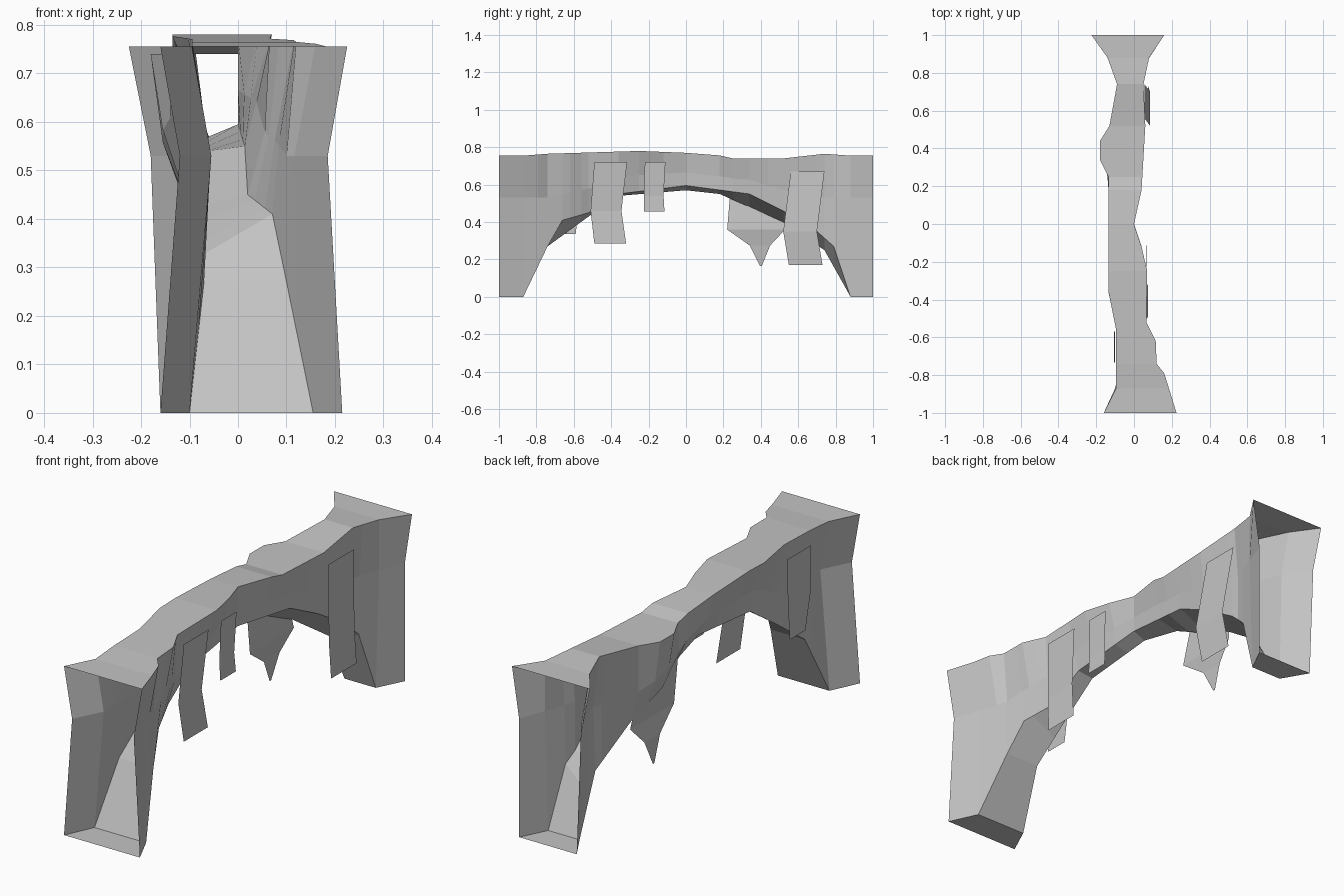
import bpy
import bmesh

default_cube = bpy.data.objects.get("Cube")
if default_cube:
    bpy.data.objects.remove(default_cube, do_unlink=True)

stone = bpy.data.materials.new("plain_grey_stone")
stone.use_nodes = True
grey = (0.55, 0.55, 0.55, 1)
stone.diffuse_color = grey
stone.node_tree.nodes["Principled BSDF"].inputs["Base Color"].default_value = grey


def sample(profile, y):
    """Linear interpolation along a profile of (y, value) pairs."""
    for (start, low), (end, high) in zip(profile, profile[1:]):
        if y <= end:
            return low + (high - low) * (y - start) / (end - start)
    return profile[-1][1]


def loft(name, rows, fix_normals=False):
    """Skin consecutive open or closed rows of points with flat quads."""
    mesh_builder = bmesh.new()
    rings = [[mesh_builder.verts.new(point) for point in row] for row in rows]
    for ring, following in zip(rings, rings[1:]):
        count = len(ring)
        for index in range(count if count > 2 else count - 1):
            after = (index + 1) % count
            mesh_builder.faces.new((ring[index], ring[after], following[after], following[index]))
    if fix_normals:
        bmesh.ops.recalc_face_normals(mesh_builder, faces=mesh_builder.faces)
    mesh = bpy.data.meshes.new(name)
    mesh_builder.to_mesh(mesh)
    mesh_builder.free()
    mesh.materials.append(stone)
    rock = bpy.data.objects.new(name, mesh)
    bpy.context.collection.objects.link(rock)
    return rock


# Plan outline of the deck
deck_right = [(-1, -.16), (-.87, -.095), (-.56, -.095), (-.36, -.135), (.25, -.135), (.34, -.18),
              (.44, -.18), (.52, -.13), (.74, -.09), (.88, -.14), (1, -.225)]
deck_left = [(-1, .225), (-.79, .16), (-.74, .12), (-.62, .115), (-.52, .065), (-.25, .07),
             (-.12, .04), (0, 0), (.18, .04), (.52, .06), (.74, .05), (.88, .08), (1, .16)]
deck_height = [(-1, .755), (-.87, .755), (-.74, .765), (-.25, .78), (0, .77), (.12, .77),
               (.25, .74), (.52, .74), (.74, .765), (.88, .755), (1, .755)]

# Waist of the walls
waist_right = [(-1, -.12), (-.87, -.055), (-.56, -.06), (0, -.1), (.34, -.155), (.44, -.155),
               (.74, -.06), (.88, -.1), (1, -.18)]
waist_left = [(-1, .185), (-.74, .1), (-.52, .055), (0, 0), (.52, .04), (.74, .03), (1, .125)]

# Lower edges of the walls, following the arch
foot_right = [(-1, -.16), (-.87, -.1), (-.74, -.07), (0, -.06), (.34, -.12), (.74, -.07),
              (.88, -.09), (1, -.16)]
foot_left = [(-1, .215), (-.87, .155), (-.74, .1), (-.52, .02), (0, 0), (.52, .03),
             (.74, .03), (.88, .065), (1, .125)]
arch_right = [(-1, 0), (-.87, 0), (-.74, .27), (-.52, .43), (-.36, .54), (0, .57), (.18, .55),
              (.52, .4), (.74, .25), (.88, 0), (1, 0)]
arch_left = [(-1, 0), (-.87, 0), (-.74, .27), (-.66, .41), (-.52, .45), (-.36, .55), (0, .595),
             (.34, .55), (.52, .46), (.7, .35), (.79, .27), (.88, 0), (1, 0)]


def section(y):
    top = sample(deck_height, y)
    low_right, low_left = sample(arch_right, y), sample(arch_left, y)
    mid_right, mid_left = (max(.53, low + .4 * (top - low)) for low in (low_right, low_left))
    return [(sample(deck_right, y), y, top), (sample(waist_right, y), y, mid_right),
            (sample(foot_right, y), y, low_right), (sample(foot_left, y), y, low_left),
            (sample(waist_left, y), y, mid_left), (sample(deck_left, y), y, top)]


# Hollow arch, open at both ends
stations = sorted({y for profile in (deck_right, deck_left, arch_left, arch_right) for y, _ in profile})
loft("rock_arch", [section(y) for y in stations], fix_normals=True)


def hanging_slab(name, rows):
    """Bent sheet of rock; each row is (x, near y, far y, z)."""
    loft(name, [[(x, near, z), (x, far, z)] for x, near, far, z in rows])


# Rock sheets hanging on the walls
hanging_slab("left_front_slab", [(.075, -.49, -.315, .72), (.062, -.51, -.345, .46), (.075, -.49, -.32, .285)])
hanging_slab("left_middle_slab", [(.07, -.22, -.11, .72), (.065, -.225, -.12, .54), (.07, -.225, -.115, .455)])
hanging_slab("left_back_slab", [(.055, .56, .74, .67), (.085, .52, .7, .35), (.075, .55, .73, .17)])
hanging_slab("right_front_slab", [(-.1, -.74, -.57, .7), (-.105, -.73, -.57, .5), (-.1, -.7, -.59, .335)])
hanging_slab("right_back_slab", [(-.13, .24, .5, .6), (-.095, .22, .53, .36), (-.11, .34, .45, .275),
                                 (-.12, .395, .405, .165)])
